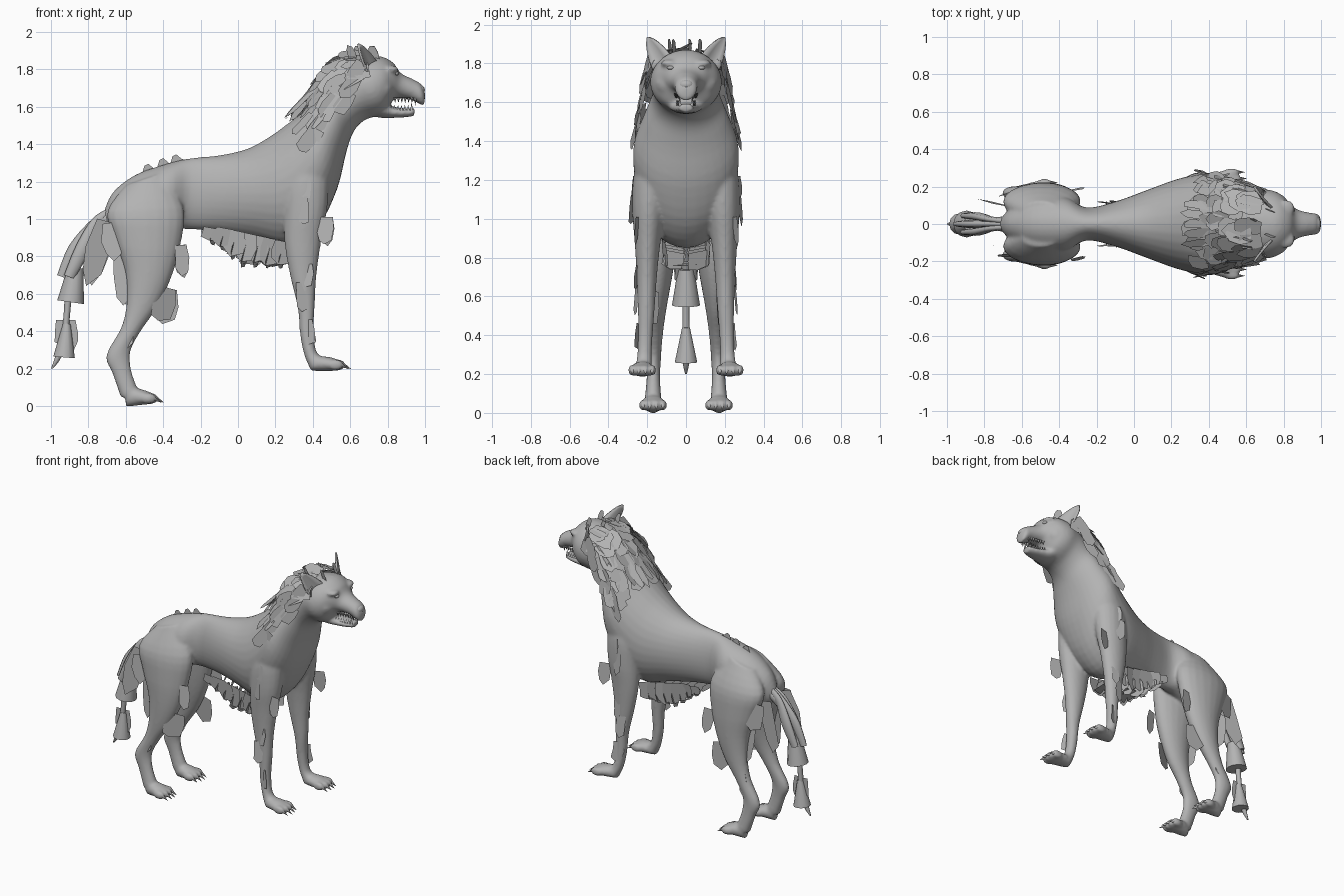
import bpy, bmesh, math, random
from mathutils import Vector, Matrix

random.seed(4)
grey = bpy.data.materials.new("fur grey")
grey.diffuse_color = (0.45, 0.45, 0.45, 1)


def finish(bm, name, smooth=True, recalc=True):
    if recalc:
        bmesh.ops.recalc_face_normals(bm, faces=bm.faces)
    me = bpy.data.meshes.new(name)
    bm.to_mesh(me)
    bm.free()
    me.materials.append(grey)
    for p in me.polygons:
        p.use_smooth = smooth and len(p.vertices) < 6
    ob = bpy.data.objects.new(name, me)
    bpy.context.collection.objects.link(ob)
    return ob


def sample(rings, t):
    """Smooth interpolation through ring parameters."""
    i = min(int(t), len(rings) - 2)
    f = t - i
    a, b, c, d = (rings[max(0, min(len(rings) - 1, i + k))] for k in (-1, 0, 1, 2))
    return [q + 0.5 * f * (r - p + f * (2*p - 5*q + 4*r - s + f * (3*(q - r) + s - p)))
            for p, q, r, s in zip(a, b, c, d)]


def skin(rings, t, ang, side=1):
    """Ring = upper edge x,z, lower edge x,z, half width, y centre."""
    xa, za, xb, zb, w, y = sample(rings, t)
    k = math.cos(ang) / 2
    return Vector(((xa + xb)/2 + (xa - xb)*k, side*y + w*math.sin(ang),
                   (za + zb)/2 + (za - zb)*k))


def loft(bm, rings, side=1, sides=20, step=4):
    n = (len(rings) - 1) * step
    loops = [[bm.verts.new(skin(rings, j/step, 2*math.pi*i/sides, side))
              for i in range(sides)] for j in range(n + 1)]
    for a, b in zip(loops, loops[1:]):
        for i in range(sides):
            bm.faces.new((a[i], a[i-1], b[i-1], b[i]))
    bm.faces.new(loops[0])
    bm.faces.new(loops[-1])


def ball(bm, loc, scale):
    bmesh.ops.create_uvsphere(bm, u_segments=16, v_segments=10, radius=1,
                              matrix=Matrix.Translation(loc) @ Matrix.Diagonal((*scale, 1)))


def spike(bm, base, tip, r, sides=8, r2=0.0):
    base, tip = Vector(base), Vector(tip)
    d = tip - base
    m = Matrix.Translation((base + tip)/2) @ d.to_track_quat('Z', 'Y').to_matrix().to_4x4()
    bmesh.ops.create_cone(bm, cap_ends=True, segments=sides, radius1=r, radius2=r2,
                          depth=d.length, matrix=m)


def card(bm, p, d, n, length, width):
    """Ragged flat tuft of fur."""
    d = Vector(d).normalized()
    s = d.cross(Vector(n)).normalized()
    shape = [(0, -.4), (0, .4), (.45, .5), (.8, .45), (1, .1), (.85, -.4), (.4, -.5)]
    bm.faces.new([bm.verts.new(Vector(p) + d*length*u*random.uniform(.9, 1.06)
                               + s*width*v*random.uniform(.8, 1.15)) for u, v in shape])


# Torso, neck and skull as one run of rings
torso = [(*r, 0) for r in (
    (-.72, 1.03, -.70, .95, .03), (-.67, 1.14, -.63, .88, .09), (-.55, 1.235, -.50, .89, .145),
    (-.38, 1.295, -.36, .94, .145), (-.25, 1.325, -.26, .945, .088), (-.10, 1.34, -.10, .93, .12),
    (.05, 1.375, .08, .895, .18), (.17, 1.44, .28, .85, .238), (.26, 1.505, .43, .96, .265),
    (.345, 1.57, .53, 1.16, .27), (.43, 1.655, .58, 1.36, .22), (.49, 1.75, .62, 1.47, .178),
    (.57, 1.825, .68, 1.53, .172), (.66, 1.86, .75, 1.55, .185), (.76, 1.87, .79, 1.57, .165),
    (.83, 1.835, .83, 1.635, .115), (.87, 1.78, .87, 1.645, .08), (.93, 1.75, .93, 1.635, .062),
    (.98, 1.72, .98, 1.61, .055), (1.0, 1.67, .997, 1.61, .03))]
jaw = [(*r, 0) for r in (
    (.70, 1.66, .71, 1.55, .11), (.77, 1.64, .77, 1.54, .095), (.815, 1.605, .82, 1.54, .07),
    (.89, 1.592, .89, 1.543, .052), (.945, 1.595, .942, 1.55, .036))]
# Legs: front edge, back edge, half width, sideways position
front_leg = [
    (.42, 1.45, .31, 1.41, .05, .14), (.48, 1.28, .25, 1.22, .09, .175),
    (.48, 1.08, .245, 1.03, .087, .19), (.445, .88, .25, .86, .066, .198),
    (.42, .70, .28, .69, .052, .202), (.41, .53, .32, .52, .043, .205),
    (.405, .40, .332, .38, .038, .21), (.42, .29, .355, .27, .038, .215),
    (.47, .25, .39, .19, .05, .222)]
front_paw = [
    (.38, .28, .39, .187, .035, .22), (.44, .268, .43, .187, .052, .222),
    (.50, .26, .50, .187, .064, .226), (.55, .24, .55, .192, .052, .226)]
hind_leg = [
    (-.40, 1.25, -.60, 1.18, .05, .07), (-.29, 1.06, -.70, 1.04, .092, .115),
    (-.305, .87, -.66, .89, .09, .133), (-.355, .69, -.605, .72, .075, .145),
    (-.43, .53, -.595, .56, .056, .155), (-.52, .40, -.625, .42, .042, .16),
    (-.575, .29, -.705, .27, .036, .165), (-.57, .19, -.67, .17, .035, .168),
    (-.54, .10, -.625, .04, .043, .17)]
hind_paw = [
    (-.60, .10, -.60, -.003, .035, .17), (-.56, .098, -.56, 0, .05, .17),
    (-.50, .085, -.50, .007, .062, .17), (-.45, .065, -.45, .012, .048, .17)]

bm = bmesh.new()
loft(bm, torso, sides=32)
loft(bm, jaw)
for s in (-1, 1):
    for rings in (front_leg, front_paw, hind_leg, hind_paw):
        loft(bm, rings, s)
    for x, y, z in ((.54, .226, .22), (-.46, .17, .04)):      # toes
        for k in (-1.5, -.5, .5, 1.5):
            ball(bm, (x - abs(k)*.012, s*y + k*.034, z), (.042, .021, .03))
    ball(bm, (.81, s*.085, 1.80), (.05, .045, .022))           # brows
    ball(bm, (.74, s*.095, 1.70), (.09, .075, .08))            # cheeks
body = finish(bm, "body")
mod = body.modifiers.new("blend", 'REMESH')
mod.mode, mod.voxel_size, mod.use_smooth_shade = 'VOXEL', .010, True
mod = body.modifiers.new("soften", 'SMOOTH')
mod.factor, mod.iterations = .5, 7

# Claws
bm = bmesh.new()
for s in (-1, 1):
    for x, y, z in ((.56, .226, .225), (-.44, .17, .045)):
        for k in (-1.5, -.5, .5, 1.5):
            bx, by = x - abs(k)*.012, s*y + k*.034
            spike(bm, (bx, by, z), (bx + .052, by, z - .028), .013)
finish(bm, "claws")

# Nose and eyes
bm = bmesh.new()
ball(bm, (.972, 0, 1.69), (.027, .04, .027))
finish(bm, "nose")
bm = bmesh.new()
for s in (-1, 1):
    ball(bm, (.842, s*.078, 1.778), (.018, .02, .012))
finish(bm, "eyes")

# Teeth along both jaws, with larger canines
bm = bmesh.new()
for s in (-1, 1):
    for i in range(8):
        x = .82 + i*.018
        y = s*(.06 - i*.0035)
        big = 1.5 if i == 6 else 1
        spike(bm, (x + .02, y*.9, 1.648), (x + .02, y*.9, 1.648 - .028*big), .009, 6)
        if i < 7:
            spike(bm, (x, y*.8, 1.58), (x, y*.8, 1.58 + .03*big), .009, 6)
finish(bm, "teeth")

# Ears: cupped pointed leaves leaning outward and back
bm = bmesh.new()
for s in (-1, 1):
    rows = []
    for j in range(7):
        f = j/6
        c = Vector((.73 - .08*f, s*(.125 + .075*f), 1.80 + .135*f))
        w = .055*(1 - f)**.75*(1 + .5*f) + .003
        rows.append([bm.verts.new(c + Vector((-.03*(1 - k*k)*(1 - f) - k*w*.4, s*k*w*.8, -k*w*.5)))
                     for k in (-1, -.5, 0, .5, 1)])
    for a, b in zip(rows, rows[1:]):
        for i in range(4):
            bm.faces.new((a[i], a[i+1], b[i+1], b[i]))
ears = finish(bm, "ears")
ears.modifiers.new("thickness", 'SOLIDIFY').thickness = .012

# Tail: bony core, two flared tufts and upper strands
bm = bmesh.new()
loft(bm, [(-.66, 1.07, -.67, .98, .05, 0), (-.76, 1.0, -.73, .93, .035, 0),
          (-.86, .86, -.81, .83, .025, 0), (-.92, .70, -.875, .69, .022, 0),
          (-.93, .52, -.895, .52, .018, 0), (-.945, .38, -.91, .38, .02, 0),
          (-.975, .27, -.945, .26, .018, 0), (-1.0, .20, -.99, .20, .005, 0)], sides=10)
finish(bm, "tail_core")
bm = bmesh.new()
spike(bm, (-.895, 0, .555), (-.868, 0, .74), .072, 12, .042)
spike(bm, (-.93, 0, .26), (-.915, 0, .44), .058, 12, .02)
finish(bm, "tail_tufts")
bm = bmesh.new()
for y, dx in ((-.04, .025), (0, -.012), (.04, .025)):
    loft(bm, [(-.69, 1.06, -.68, 1.01, .016, y*.4), (-.78, 1.0, -.74, .95, .016, y*.6),
              (-.89 + dx, .86, -.82 + dx, .82, .022, y),
              (-.955 + dx, .70, -.90 + dx, .68, .015, y*1.1)], sides=8)
finish(bm, "tail_strands")

# Mane cards on a looser shell standing off the neck
shell = [(*r, 0) for r in (
    (.25, 1.52, .43, .97, .265), (.34, 1.625, .53, 1.16, .27), (.41, 1.72, .58, 1.36, .24),
    (.47, 1.80, .62, 1.47, .222), (.56, 1.865, .68, 1.53, .21), (.66, 1.885, .75, 1.55, .20),
    (.75, 1.885, .79, 1.57, .17))]
bm = bmesh.new()
for row in range(8):
    t = 1.2 + row*.57
    for i in range(7):
        off = (i - 3)/3
        ang = off*1.25 + random.uniform(-.12, .12)
        p = skin(shell, t, ang)
        back = (skin(shell, t - .6, ang) - p).normalized()
        across = (skin(shell, t, ang + .1) - skin(shell, t, ang - .1)).normalized()
        n = back.cross(across).normalized()
        if n.dot(p - skin(shell, t, math.pi + ang)) < 0:
            n = -n
        card(bm, p, back + n*random.uniform(-.06, .1) + across*random.uniform(-.25, .25),
             n + across*random.uniform(-.4, .4), random.uniform(.13, .17) - abs(off)*.02,
             random.uniform(.08, .115))
for i in range(5):                                              # long crest strips
    y = (i - 2)*.045
    for x, z, length in ((.58, 1.865, .24), (.44, 1.745, .27)):
        card(bm, (x, y, z - abs(y)*.2), (-.68, y, -.68), (-.6, y*6, .6), length, .05)
for s in (-1, 1):                                               # ruff behind the cheeks
    for x, z, y in ((.66, 1.84, .19), (.63, 1.76, .21), (.60, 1.68, .21), (.52, 1.66, .22),
                    (.45, 1.54, .235), (.41, 1.48, .255)):
        card(bm, (x, s*y, z), (-.5, s*.2, -.8), (.3, s, .2), .15, .085)
for x, y in ((.62, -.08), (.66, .02), (.74, .07), (.74, -.06)):  # forelock
    card(bm, (x, y, 1.85), (-.4, y, 1), (.5, 1, 0), .085, .045)
finish(bm, "mane", False, False)

# Belly fringe: side sheets and cross cards forming a basket
bm = bmesh.new()
for i in range(7):
    x = -.13 + i*.063
    z = .95 - max(0, i - 1)*.014
    drop = .07 + .033*min(i, 3) - .012*max(0, i - 3)
    for s in (-1, 1):
        card(bm, (x, s*.115, z), (-.2, -s*.1, -1), (random.uniform(-.3, .3), s, -.1), drop, .12)
    for y in (-.06, .06):
        card(bm, (x, y, z - .05), (-.3, y*2, -1), (1, y*5, -.3), drop - .03, .12)
    if i > 1:
        card(bm, (x + .04, 0, z - drop + .015), (-1, 0, random.uniform(-.1, .2)),
             (0, random.uniform(-.3, .3), -1), .10, .16)
finish(bm, "belly_fringe", False, False)

# Small tufts along the rump ridge
bm = bmesh.new()
for x, z in ((-.46, 1.25), (-.38, 1.28), (-.31, 1.30)):
    bm.faces.new([bm.verts.new((x + dx, 0, z + dz)) for dx, dz in
                  ((.07, .01), (.01, .02), (-.02, .045), (-.04, .035), (-.06, -.03))])
finish(bm, "back_ridge", False, False)

# Leg tufts: x, z, y, direction x, direction z, length, width
tufts = [
    (-.68, .98, .16, .15, -1, .2, .13), (-.71, .99, .10, -.25, -1, .36, .13),
    (-.64, .82, .14, .12, -1, .30, .09), (-.31, .86, .18, .1, -1, .17, .08),
    (-.37, .63, .16, -.25, -1, .20, .14), (-.58, .46, .18, -.05, -1, .15, .06),
    (.37, 1.22, .27, -.05, -1, .12, .05), (.35, 1.12, .275, .05, -1, .16, .07),
    (.47, 1.01, .25, 0, -1, .15, .09), (.38, .76, .25, -.1, -1, .13, .06),
    (.34, .66, .25, .05, -1, .16, .07), (.37, .46, .24, .1, -1, .14, .08)]
bm = bmesh.new()
for s in (-1, 1):
    for x, z, y, dx, dz, length, w in tufts:
        card(bm, (x, s*y, z), (dx, s*.08, dz), (random.uniform(-.6, .6), s, .1), length, w)
for x, z, length in ((-.89, .46, .16), (-.95, .46, .14)):       # tail wisps
    card(bm, (x, 0, z), (x + .92, 0, -1), (0, 1, 0), length, .06)
finish(bm, "leg_tufts", False, False)
